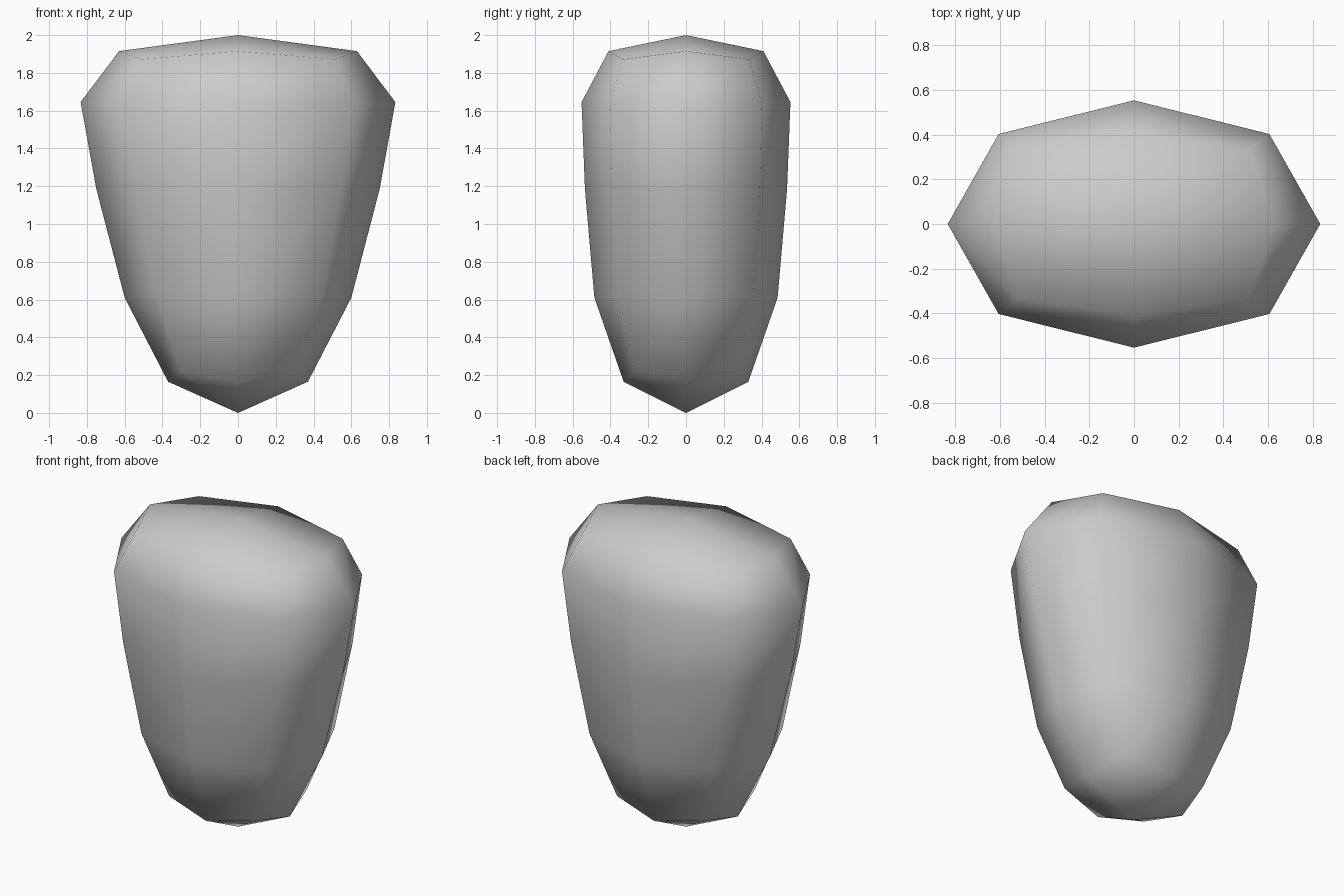
import bpy
import bmesh

cube = bpy.data.objects.get("Cube")
if cube:
    bpy.data.objects.remove(cube, do_unlink=True)

# Plain stone colour
grey = bpy.data.materials.new("stone_grey")
grey.use_nodes = True
colour = (0.6, 0.6, 0.6, 1.0)
grey.diffuse_color = colour
grey.node_tree.nodes["Principled BSDF"].inputs["Base Color"].default_value = colour

# Rings from bottom to top: height, half width, half depth, corner scale, corner height
RINGS = [
    (0.165, 0.37, 0.33, 0.82, 0.22),
    (0.61, 0.60, 0.485, 0.735, 0.62),
    (1.185, 0.75, 0.535, 0.73, 1.19),
    (1.645, 0.833, 0.553, 0.727, 1.64),
    (1.915, 0.63, 0.41, 0.815, 1.872),
]
# Eight directions around a ring, alternating side middles and corners
AROUND = [(1, 0), (1, 1), (0, 1), (-1, 1), (-1, 0), (-1, -1), (0, -1), (1, -1)]

bm = bmesh.new()
rings = []
for z, width, depth, corner, corner_z in RINGS:
    ring = []
    for dx, dy in AROUND:
        is_corner = dx and dy
        s = corner if is_corner else 1
        ring.append(bm.verts.new((dx * width * s, dy * depth * s, corner_z if is_corner else z)))
    rings.append(ring)

# Side walls
for low, high in zip(rings, rings[1:]):
    for i in range(8):
        j = (i + 1) % 8
        bm.faces.new((low[i], low[j], high[j], high[i]))

# Pointed caps, four quads each
for ring, z in ((rings[0], 0), (rings[-1], 2)):
    tip = bm.verts.new((0, 0, z))
    for i in range(0, 8, 2):
        bm.faces.new((tip, ring[i], ring[i + 1], ring[(i + 2) % 8]))

bmesh.ops.recalc_face_normals(bm, faces=bm.faces)
for face in bm.faces:
    face.smooth = True

mesh = bpy.data.meshes.new("stone_body")
bm.to_mesh(mesh)
bm.free()
mesh.materials.append(grey)
stone = bpy.data.objects.new("stone_body", mesh)
bpy.context.collection.objects.link(stone)
